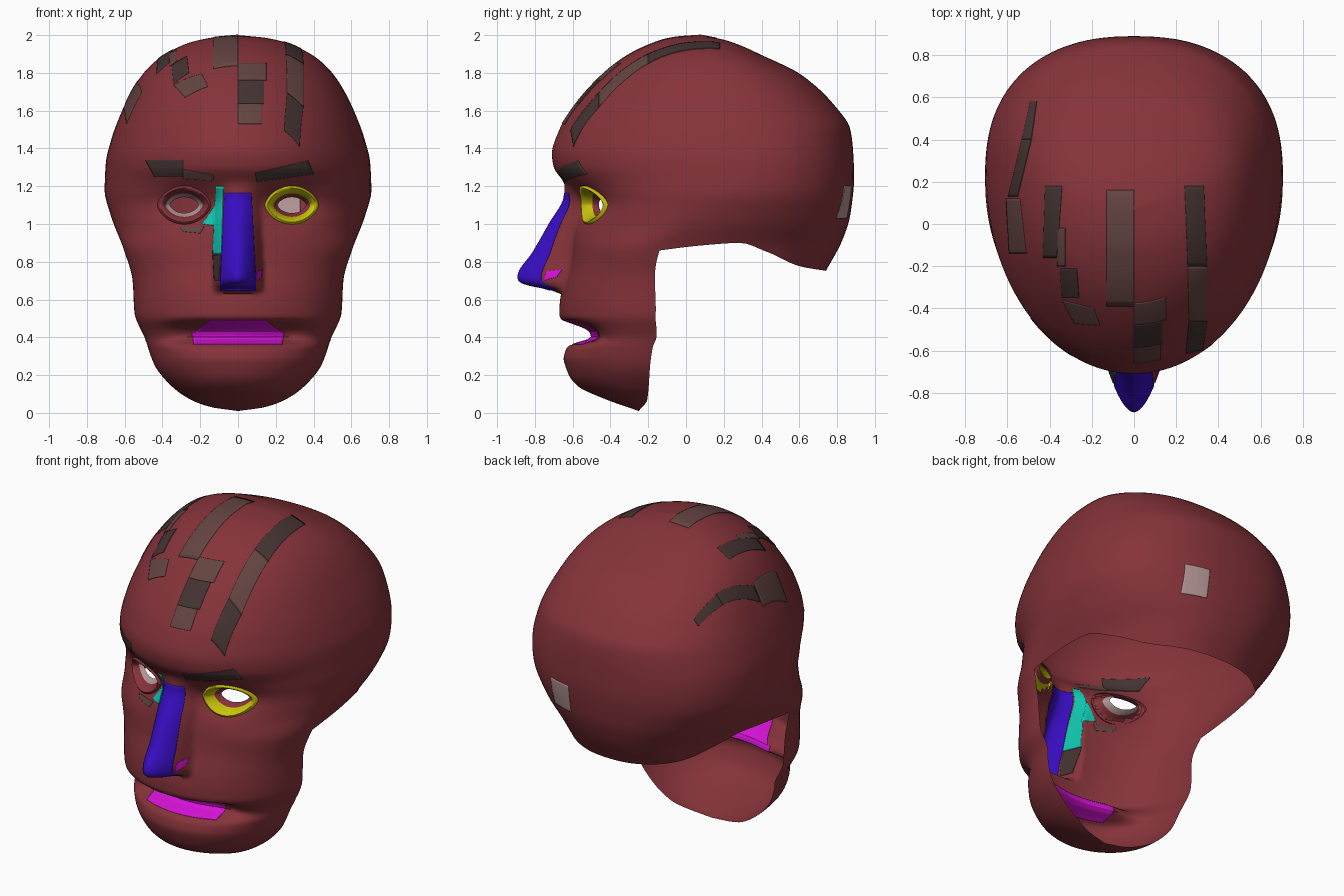
import bpy, bmesh, math
from mathutils import Vector
from mathutils.bvhtree import BVHTree

cube = bpy.data.objects.get("Cube")
if cube:
    bpy.data.objects.remove(cube, do_unlink=True)


def material(name, rgb):
    m = bpy.data.materials.new(name)
    m.use_nodes = True
    m.diffuse_color = (*rgb, 1)
    m.node_tree.nodes["Principled BSDF"].inputs["Base Color"].default_value = (*rgb, 1)
    return m


SKIN = material("maroon", (0.235, 0.033, 0.042))
BLUE = material("blue", (0.040, 0.004, 0.55))
TEAL = material("teal", (0.005, 0.55, 0.42))
YELLOW = material("yellow", (0.58, 0.54, 0.003))
PINK = material("magenta", (0.68, 0.006, 0.68))
DARK = material("dark_grey", (0.055, 0.033, 0.031))
BROWN = material("grey_brown", (0.125, 0.058, 0.053))
PALE = material("pale_grey", (0.45, 0.30, 0.30))


def curve(*pts):
    """Smooth monotone curve through (z, value) points."""
    n = len(pts)
    d = [(pts[i + 1][1] - pts[i][1]) / (pts[i + 1][0] - pts[i][0]) for i in range(n - 1)]
    t = [d[0]] + [2 * a * b / (a + b) if a * b > 0 else 0 for a, b in zip(d, d[1:])] + [d[-1]]

    def value(z):
        z = min(max(z, pts[0][0]), pts[-1][0])
        i = 0
        while i < n - 2 and z > pts[i + 1][0]:
            i += 1
        h = pts[i + 1][0] - pts[i][0]
        s = (z - pts[i][0]) / h
        return ((1 + 2 * s) * (1 - s) ** 2 * pts[i][1] + s * (1 - s) ** 2 * h * t[i]
                + s * s * (3 - 2 * s) * pts[i + 1][1] + s * s * (s - 1) * h * t[i + 1])
    return value


# Head profiles by height: face front, side seam, back of skull, half width
front = curve((0.01, -0.25), (0.07, -0.42), (0.14, -0.57), (0.2, -0.62), (0.3, -0.65), (0.4, -0.655),
              (0.5, -0.67), (0.55, -0.67), (0.64, -0.66), (0.8, -0.62),
              (1.0, -0.60), (1.1, -0.59), (1.2, -0.63), (1.24, -0.66), (1.3, -0.70), (1.37, -0.71),
              (1.5, -0.67), (1.6, -0.61), (1.75, -0.485), (1.88, -0.33), (1.97, -0.14), (1.99, -0.05), (2.0, 0.08))
seam = curve((0.01, -0.25), (0.07, -0.205), (0.25, -0.19), (0.55, -0.16), (0.72, -0.165), (0.86, -0.14),
             (1.0, 0.06), (1.15, 0.2), (1.3, 0.25), (1.8, 0.16), (2.0, 0.08))
back = curve((0.75, 0.74), (0.92, 0.83), (1.05, 0.87), (1.25, 0.89), (1.38, 0.885), (1.5, 0.87),
             (1.635, 0.78), (1.79, 0.61), (1.89, 0.41), (1.97, 0.22), (2.0, 0.08))
width = curve((0.01, 0), (0.03, 0.14), (0.07, 0.25), (0.14, 0.35), (0.25, 0.44), (0.4, 0.495), (0.53, 0.548),
              (0.7, 0.558), (0.86, 0.603), (1.05, 0.675), (1.18, 0.706), (1.32, 0.70), (1.45, 0.67),
              (1.63, 0.60), (1.765, 0.525), (1.86, 0.44), (1.95, 0.285), (1.985, 0.15), (2.0, 0))
mouth = curve((0.29, 0), (0.35, 0.025), (0.4, 0.155), (0.43, 0.15), (0.5, 0))
ridge = curve((0.63, -0.67), (0.655, -0.73), (0.69, -0.88), (0.72, -0.89), (0.85, -0.81), (1.0, -0.725),
              (1.16, -0.645), (1.22, -0.645))
hem = curve((0, 0.86), (0.2, 0.885), (0.42, 0.90), (0.6, 0.855), (0.84, 0.775), (1, 0.752))
EYE_X, EYE_Z = 0.285, 1.10


def face_point(a, z):
    x = width(z) * math.sin(a)
    y = seam(z) - (seam(z) - front(z)) * math.cos(a) ** 0.95
    # mouth fold and eye sockets
    y += mouth(z) / (1 + (x / 0.34) ** 6)
    y += 0.065 * math.exp(-((abs(x) - 0.27) / 0.15) ** 2 - ((z - EYE_Z) / 0.095) ** 2)
    # nose
    if 0.63 < z < 1.22:
        t = abs(x) / (0.14 - 0.05 * max(0, z - 0.72))
        y -= max(0, front(z) - ridge(z)) * max(0, 1 - t ** 1.8)
    return (x, y, z)


def skull_point(a, z):
    c, s = math.cos(a), math.sin(a)
    x = math.copysign(abs(c) ** 0.86, c) * width(z)
    return (x, seam(z) + (back(z) - seam(z)) * abs(s) ** 0.86, z)


def add_grid(bm, rows):
    vs = [[bm.verts.new(p) for p in r] for r in rows]
    for r0, r1 in zip(vs, vs[1:]):
        for c in range(len(r0) - 1):
            bm.faces.new((r0[c], r0[c + 1], r1[c + 1], r1[c]))


def finish(bm, name, *mats):
    me = bpy.data.meshes.new(name)
    bm.to_mesh(me)
    bm.free()
    ob = bpy.data.objects.new(name, me)
    bpy.context.collection.objects.link(ob)
    for m in mats:
        me.materials.append(m)
    bpy.ops.object.select_all(action='DESELECT')
    bpy.context.view_layer.objects.active = ob
    ob.select_set(True)
    bpy.ops.object.shade_smooth_by_angle(angle=math.radians(65))
    return ob


# Head shell: face and jaw in front, open-bottomed skull behind
bm = bmesh.new()
N, UP = 40, 80
rise = [math.sin(math.pi / 2 * i / UP) for i in range(UP + 1)]
angles = [math.pi / 2 * (0.55 * u + 0.45 * u ** 3) for u in (i / N for i in range(-N, N + 1))]
levels = [0.01 + 0.85 * (i / 60) ** 1.3 for i in range(60)] + [0.86 + 1.14 * r for r in rise]
add_grid(bm, [[face_point(a, z) for a in angles] for z in levels])
turns = [math.pi * i / 60 for i in range(61)]
hems = [hem(abs(math.sin(a)) ** 0.86) for a in turns]
add_grid(bm, [[skull_point(a, h + (2 - h) * r) for a, h in zip(turns, hems)] for r in rise])
bmesh.ops.remove_doubles(bm, verts=bm.verts, dist=0.0005)
tree = BVHTree.FromBMesh(bm)


# Eye openings
def in_eye(p):
    dx, dz = (abs(p.x) - EYE_X) / 0.125, abs(p.z - EYE_Z)
    return p.y < -0.2 and abs(dx) < 1 and dz < 0.082 * (1 - dx * dx) ** 0.65


holes = [f for f in bm.faces if in_eye(f.calc_center_median())]
bmesh.ops.delete(bm, geom=holes, context='FACES')
finish(bm, "head_shell", SKIN)

# Eye rims: almond rings with an inner lid, following the face
for side, name, lid, outer in ((1, "left_eye_rim", SKIN, YELLOW), (-1, "right_eye_rim", PALE, SKIN)):
    bm = bmesh.new()
    rows = []
    for k, depth in ((-0.55, 0.04), (-0.05, 0.02), (0.08, 0.004), (0.35, -0.014), (0.65, -0.02),
                     (0.9, -0.008), (1.0, 0.008)):
        row = []
        for i in range(49):
            t = 2 * math.pi * i / 48
            s = math.sin(t)
            x = side * EYE_X + (0.1 + 0.045 * k) * math.cos(t)
            z = EYE_Z + (0.064 + 0.04 * k) * math.copysign(abs(s) ** 1.3, s)
            hit = tree.ray_cast(Vector((x, -2, z)), Vector((0, 1, 0)))[0]
            row.append((x, hit.y + depth, z))
        rows.append(row)
    add_grid(bm, rows[::-1])
    bm.faces.ensure_lookup_table()
    for f in bm.faces:
        f.material_index = 0 if f.index // 48 > 4 else 1
    for i, f in enumerate(bm.faces):
        f.material_index = 0 if i >= 48 * 5 else 1
    bmesh.ops.remove_doubles(bm, verts=bm.verts, dist=0.0001)
    finish(bm, name, lid, outer)

# Painted patches: thin plates projected on the shell from the front, top or back
CAST = {'front': (lambda u, v: Vector((u, -2, v)), Vector((0, 1, 0))),
        'top': (lambda u, v: Vector((u, v, 3)), Vector((0, 0, -1))),
        'back': (lambda u, v: Vector((u, 2, v)), Vector((0, -1, 0)))}


def patch(name, mat, view, a, b, c, d, n=20):
    a, b, c, d = map(Vector, (a, b, c, d))
    origin, ray = CAST[view]
    rows = []
    for i in range(n + 1):
        p, q = a.lerp(d, i / n), b.lerp(c, i / n)
        rows.append([tree.ray_cast(origin(*p.lerp(q, j / n)), ray)[0] for j in range(n + 1)])
    bm = bmesh.new()
    add_grid(bm, rows)
    ob = finish(bm, name, mat)
    mod = ob.modifiers.new("thickness", 'SOLIDIFY')
    mod.thickness = 0.006
    mod.offset = 0


def box(name, mat, view, u0, u1, v0, v1):
    patch(name, mat, view, (u0, v1), (u1, v1), (u1, v0), (u0, v0))


# Nose and mouth paint
patch("nose_paint", BLUE, 'front', (-0.07, 1.165), (0.07, 1.165), (0.095, 0.65), (-0.095, 0.65), 40)
patch("nose_side_paint", TEAL, 'front', (-0.115, 1.2), (-0.076, 1.2), (-0.086, 0.84), (-0.132, 0.84), 30)
patch("eye_corner_paint", TEAL, 'front', (-0.12, 1.1), (-0.118, 0.99), (-0.19, 1.0), (-0.165, 1.03))
patch("nose_wing_shade", DARK, 'front', (-0.132, 0.835), (-0.09, 0.835), (-0.098, 0.70), (-0.125, 0.70))
patch("nostril_paint", PINK, 'front', (0.1, 0.75), (0.126, 0.76), (0.122, 0.72), (0.098, 0.70))
patch("lower_lip", PINK, 'front', (-0.245, 0.43), (0.245, 0.43), (0.235, 0.362), (-0.235, 0.362), 40)
patch("upper_lip", PINK, 'front', (-0.14, 0.495), (0.14, 0.495), (0.225, 0.43), (-0.225, 0.43), 40)

# Brows and under-eye mark
patch("right_brow", DARK, 'front', (-0.49, 1.34), (-0.29, 1.34), (-0.29, 1.25), (-0.44, 1.25))
patch("right_brow_inner", BROWN, 'front', (-0.29, 1.29), (-0.13, 1.26), (-0.13, 1.23), (-0.29, 1.24))
patch("left_brow", DARK, 'front', (0.09, 1.27), (0.37, 1.335), (0.40, 1.265), (0.1, 1.225))
patch("under_eye_mark", BROWN, 'front', (-0.31, 0.985), (-0.18, 0.985), (-0.2, 0.95), (-0.29, 0.96))

# Scalp stripes
patch("right_stripe", DARK, 'top', (-0.42, 0.18), (-0.34, 0.18), (-0.365, -0.16), (-0.43, -0.16))
box("right_stripe_edge", BROWN, 'top', -0.362, -0.325, -0.2, -0.02)
patch("right_stripe_mid", DARK, 'top', (-0.35, -0.21), (-0.27, -0.21), (-0.26, -0.35), (-0.34, -0.35))
patch("right_stripe_front", BROWN, 'top', (-0.34, -0.36), (-0.19, -0.40), (-0.16, -0.48), (-0.28, -0.47))
box("centre_stripe", BROWN, 'top', -0.13, 0.0, -0.39, 0.16)
box("forehead_stripe_top", BROWN, 'front', 0.0, 0.15, 1.76, 1.85)
box("forehead_stripe_mid", DARK, 'front', 0.0, 0.135, 1.635, 1.76)
box("forehead_stripe_low", BROWN, 'front', 0.0, 0.125, 1.53, 1.635)
patch("left_stripe_top", DARK, 'top', (0.24, 0.18), (0.33, 0.18), (0.345, -0.2), (0.255, -0.2))
patch("left_stripe_mid", BROWN, 'top', (0.255, -0.2), (0.345, -0.2), (0.345, -0.46), (0.26, -0.46))
patch("left_stripe_low", DARK, 'top', (0.26, -0.46), (0.345, -0.46), (0.325, -0.595), (0.245, -0.61))
patch("temple_stripe_back", DARK, 'top', (-0.49, 0.58), (-0.46, 0.58), (-0.485, 0.4), (-0.53, 0.4))
patch("temple_stripe", DARK, 'top', (-0.53, 0.4), (-0.485, 0.4), (-0.55, 0.13), (-0.595, 0.13))
patch("temple_mark", BROWN, 'top', (-0.605, 0.12), (-0.54, 0.12), (-0.51, -0.14), (-0.59, -0.14))

# Pale square on the back of the skull
box("back_square", PALE, 'back', 0.185, 0.33, 1.03, 1.2)
